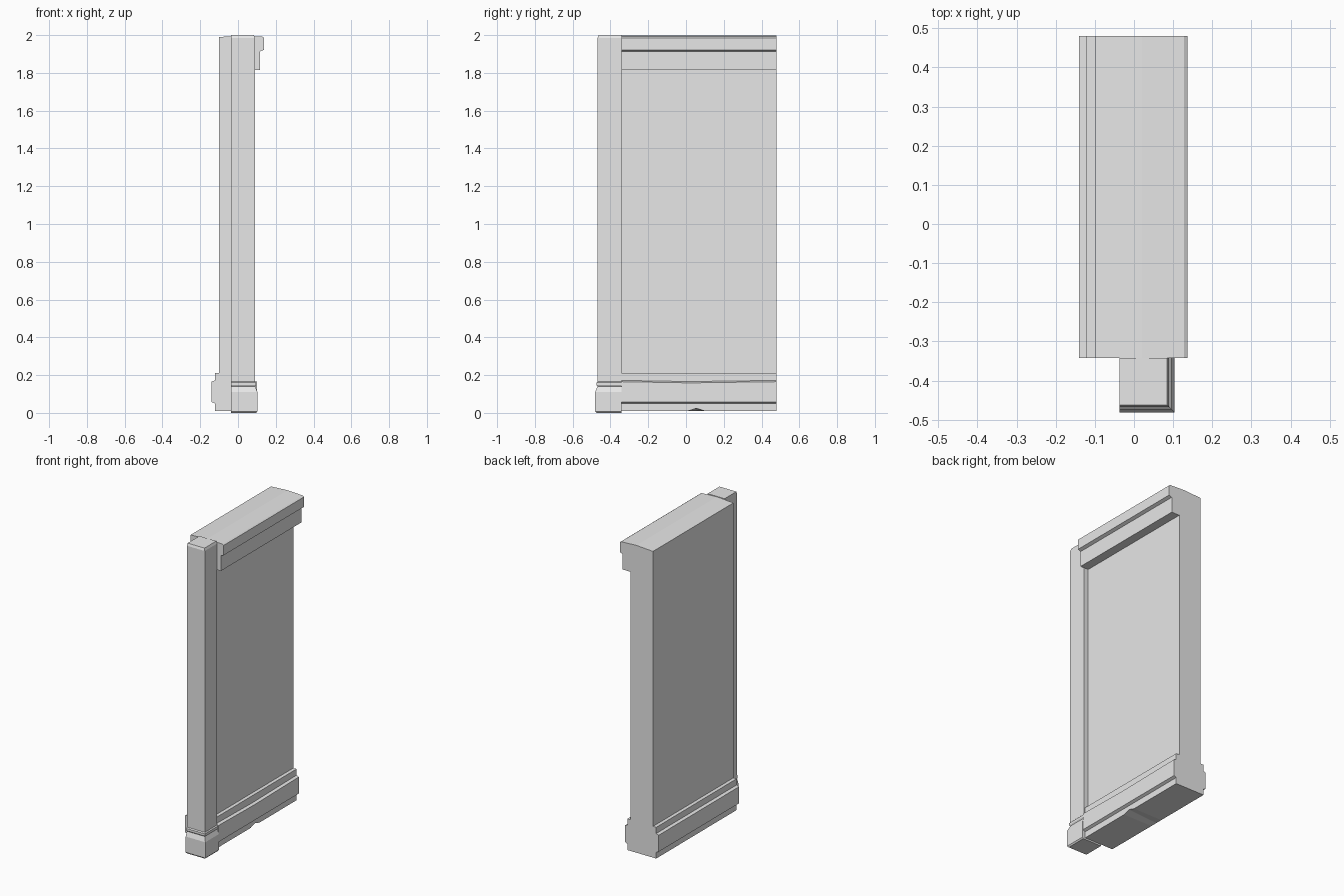
import bpy
import bmesh

cube = bpy.data.objects.get("Cube")
if cube:
    bpy.data.objects.remove(cube, do_unlink=True)

# Single plain grey material
grey = bpy.data.materials.new("plain_grey")
grey.use_nodes = True
grey.diffuse_color = (0.8, 0.8, 0.8, 1)
grey.node_tree.nodes["Principled BSDF"].inputs["Base Color"].default_value = (0.8, 0.8, 0.8, 1)


def loft(name, rings):
    """Join equal-length closed rings with quads and cap both ends."""
    bm = bmesh.new()
    loops = [[bm.verts.new(p) for p in ring] for ring in rings]
    for a, b in zip(loops, loops[1:]):
        for i in range(len(a)):
            j = (i + 1) % len(a)
            bm.faces.new((a[i], a[j], b[j], b[i]))
    bm.faces.new(loops[0])
    bm.faces.new(loops[-1])
    bmesh.ops.recalc_face_normals(bm, faces=bm.faces)
    mesh = bpy.data.meshes.new(name)
    bm.to_mesh(mesh)
    bm.free()
    mesh.materials.append(grey)
    obj = bpy.data.objects.new(name, mesh)
    bpy.context.collection.objects.link(obj)
    return obj


# Wall cross-section: stepped plinth on both sides, cornice on the left side
CENTRE, HALF = -0.02, 0.08
plinth = [(0.103, 0.01), (0.103, 0.05), (0.12, 0.058),
          (0.12, 0.165), (0.103, 0.172), (0.103, 0.212), (HALF, 0.212)]
cornice = [(0.06, 1.815), (0.117, 1.815), (0.117, 1.914), (0.137, 1.922),
           (0.137, 1.986), (0.128, 1.992), (0.02, 1.997), (-0.10, 1.99)]
left_side = [(CENTRE + d, z) for d, z in plinth]
right_side = [(CENTRE - d, z) for d, z in reversed(plinth)]
profile = left_side + cornice + right_side

# Stations along the wall: y, chip in the lower edge, sag of the plinth ledge
stations = [(-0.342, 0, 0), (0.01, 0, 0.006), (0.055, 0.014, 0.006),
            (0.10, 0, 0.005), (0.48, 0, 0)]
rings = []
for y, chip, sag in stations:
    ring = [[x, y, z] for x, z in profile]
    ring[0][2] += chip
    ring[3][2] -= sag
    ring[4][2] -= sag
    rings.append(ring)
loft("wall_panel", rings)

# End post: each level gives height and outward growth of the two free sides
levels = [(0, 0.006), (0.008, 0.013), (0.11, 0.013), (0.14, 0.001),
          (0.148, 0.006), (0.16, 0.006), (0.166, 0), (1.985, 0), (2.0, -0.006)]
INNER, BACK = -0.037, -0.342
loft("end_post", [[(INNER, -0.468 - g, z), (0.09 + g, -0.468 - g, z),
                   (0.09 + g, BACK, z), (INNER, BACK, z)] for z, g in levels])
